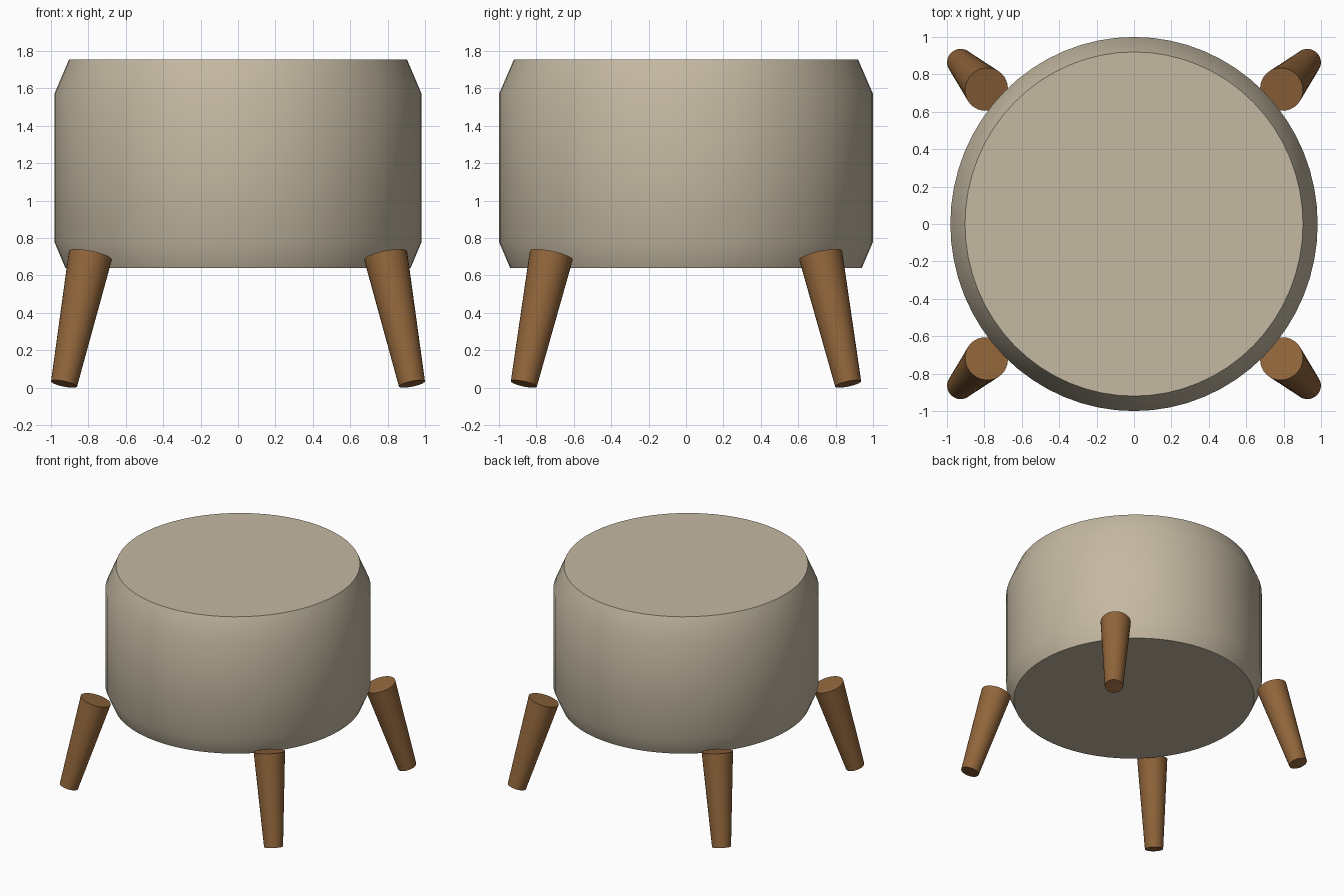
import bpy, bmesh, math
from mathutils import Vector

cube = bpy.data.objects.get("Cube")
if cube:
    bpy.data.objects.remove(cube, do_unlink=True)


def make_material(name, color):
    mat = bpy.data.materials.new(name)
    mat.use_nodes = True
    mat.diffuse_color = color
    mat.node_tree.nodes["Principled BSDF"].inputs["Base Color"].default_value = color
    return mat


def make_turned(name, profile, segments, mat):
    """Closed solid of revolution about z from (radius, height) points."""
    bm = bmesh.new()
    rings = []
    for r, z in profile:
        rings.append([bm.verts.new((r * math.cos(a), r * math.sin(a), z))
                      for a in (math.tau * i / segments for i in range(segments))])
    for low, high in zip(rings, rings[1:]):
        for i in range(segments):
            j = (i + 1) % segments
            bm.faces.new((low[i], low[j], high[j], high[i]))
    bm.faces.new(rings[0][::-1])
    bm.faces.new(rings[-1])
    mesh = bpy.data.meshes.new(name)
    bm.to_mesh(mesh)
    bm.free()
    mesh.materials.append(mat)
    obj = bpy.data.objects.new(name, mesh)
    bpy.context.collection.objects.link(obj)
    bpy.ops.object.select_all(action="DESELECT")
    obj.select_set(True)
    bpy.context.view_layer.objects.active = obj
    bpy.ops.object.shade_smooth_by_angle(angle=math.radians(35))
    return obj


fabric = make_material("beige fabric", (0.55, 0.48, 0.36, 1))
wood = make_material("brown wood", (0.28, 0.13, 0.043, 1))

# Round cushion with chamfered rims, slightly narrower in x
cushion = make_turned("cushion", [(0.94, 0.64), (1.0, 0.78), (1.0, 1.57), (0.92, 1.755)], 64, fabric)
cushion.scale.x = 0.982

# Four splayed, tapered legs
for side, sx in (("left", 1), ("right", -1)):
    for end, sy in (("front", -1), ("back", 1)):
        foot = Vector((sx * 0.93, sy * 0.867, 0.02))
        top = Vector((sx * 0.789, sy * 0.72, 0.708))
        axis = top - foot
        leg = make_turned(f"{end}_{side}_leg", [(0.071, 0), (0.117, axis.length)], 32, wood)
        leg.location = foot
        leg.rotation_euler = Vector((0, 0, 1)).rotation_difference(axis).to_euler()
